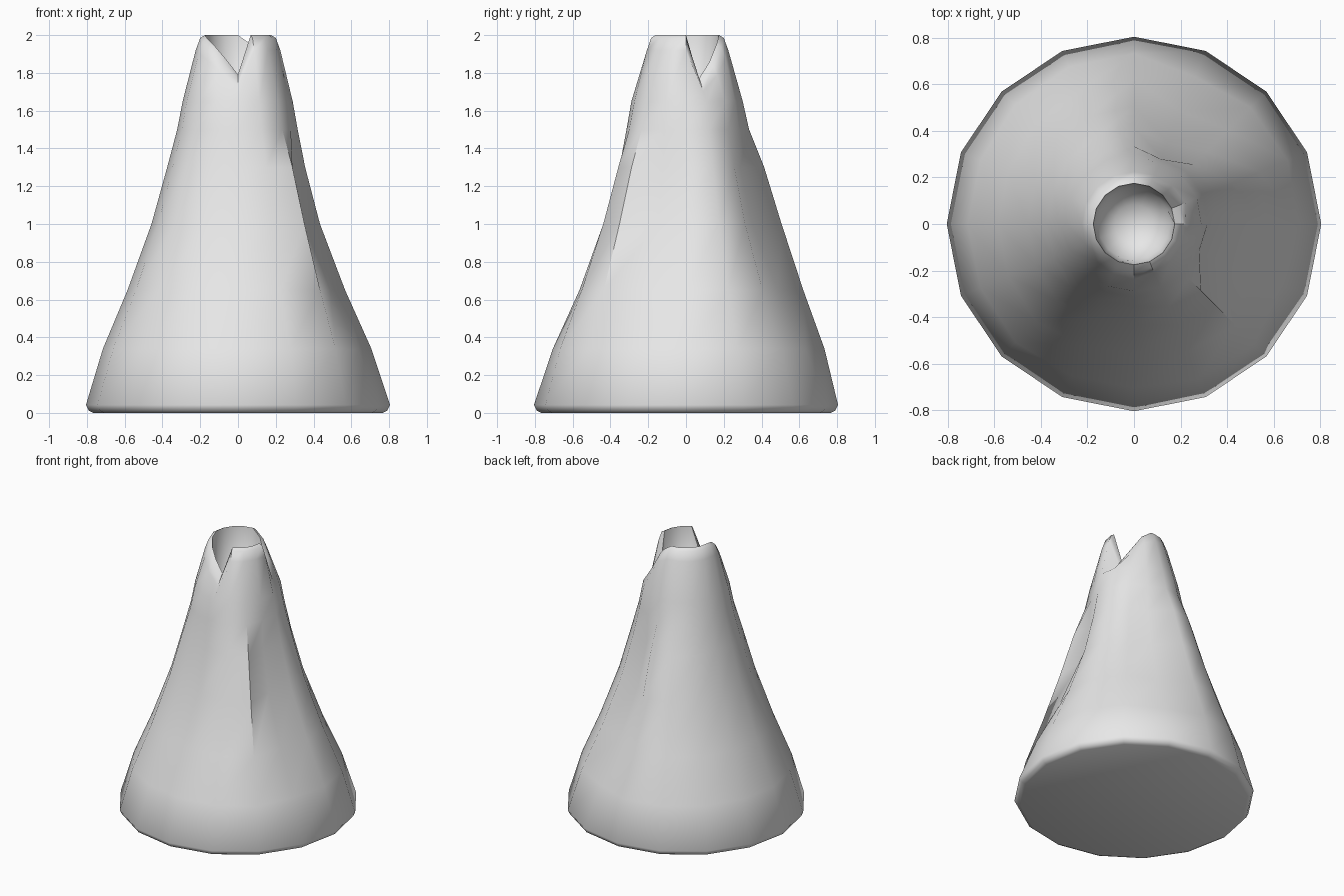
import bpy, bmesh, math

if "Cube" in bpy.data.objects:
    bpy.data.objects.remove(bpy.data.objects["Cube"], do_unlink=True)

SIDES = 16

# Grey rock material
rock = bpy.data.materials.new("grey_rock")
rock.use_nodes = True
rock.diffuse_color = (0.8, 0.8, 0.8, 1)
rock.node_tree.nodes["Principled BSDF"].inputs["Base Color"].default_value = (0.8, 0.8, 0.8, 1)

# Slope profile: height, radius, depth of the relief at that height
SLOPE = [(0, 0.765, 0), (0.012, 0.79, 0), (0.042, 0.805, 0), (0.34, 0.715, 0.03),
         (0.65, 0.585, 0.06), (1.0, 0.458, 0.08), (1.3, 0.375, 0.065),
         (1.5, 0.322, 0.02), (1.65, 0.293, 0.012)]
# Relief by side number: gullies are positive, ridges negative
RELIEF = {0: 0.3, 2: 0.2, 3: 1, 4: -0.6, 5: -0.55, 6: -0.3, 10: -0.15,
          11: 0.3, 12: 0.35, 13: -0.2, 14: -0.5, 15: 0.95}
# Height of the broken rim by side number
NOTCH = {1: 1.755, 2: 1.85, 3: 1.95, 12: 1.78, 11: 1.87, 10: 1.94, 9: 1.98}


def ring(bm, radius, height):
    """One loop of vertices; radius and height are functions of the side number."""
    loop = []
    for k in range(SIDES):
        a = math.tau * k / SIDES
        loop.append(bm.verts.new((radius(k) * math.cos(a), radius(k) * math.sin(a), height(k))))
    return loop


def drop(k):
    return 2.0 - NOTCH.get(k, 2.0)


bm = bmesh.new()
# Outer slope with its gullies and ridges
loops = [ring(bm, lambda k: r - d * RELIEF.get(k, 0), lambda k: z) for z, r, d in SLOPE]
# Broken rim, rolling over into the crater
loops += [
    ring(bm, lambda k: 0.224 + 0.06 * drop(k), lambda k: 1.92 - 0.88 * drop(k)),
    ring(bm, lambda k: 0.2 + 0.04 * drop(k), lambda k: 1.985 - drop(k)),
    ring(bm, lambda k: 0.175, lambda k: 2.0 - 0.95 * drop(k)),
    ring(bm, lambda k: 0.155, lambda k: 1.72),
    ring(bm, lambda k: 0.085, lambda k: 1.66),
]
for low, high in zip(loops, loops[1:]):
    for k in range(SIDES):
        n = (k + 1) % SIDES
        bm.faces.new((low[k], low[n], high[n], high[k]))
# Flat underside and crater floor
bm.faces.new(list(reversed(loops[0])))
floor = bm.verts.new((0, 0, 1.64))
for k in range(SIDES):
    bm.faces.new((loops[-1][k], loops[-1][(k + 1) % SIDES], floor))
bmesh.ops.recalc_face_normals(bm, faces=bm.faces)

mesh = bpy.data.meshes.new("crater_cone")
bm.to_mesh(mesh)
bm.free()
mesh.materials.append(rock)
cone = bpy.data.objects.new("crater_cone", mesh)
bpy.context.collection.objects.link(cone)

# Smooth slopes with crisp base and rim edges
bpy.ops.object.select_all(action="DESELECT")
cone.select_set(True)
bpy.context.view_layer.objects.active = cone
bpy.ops.object.shade_smooth_by_angle(angle=math.radians(50))
